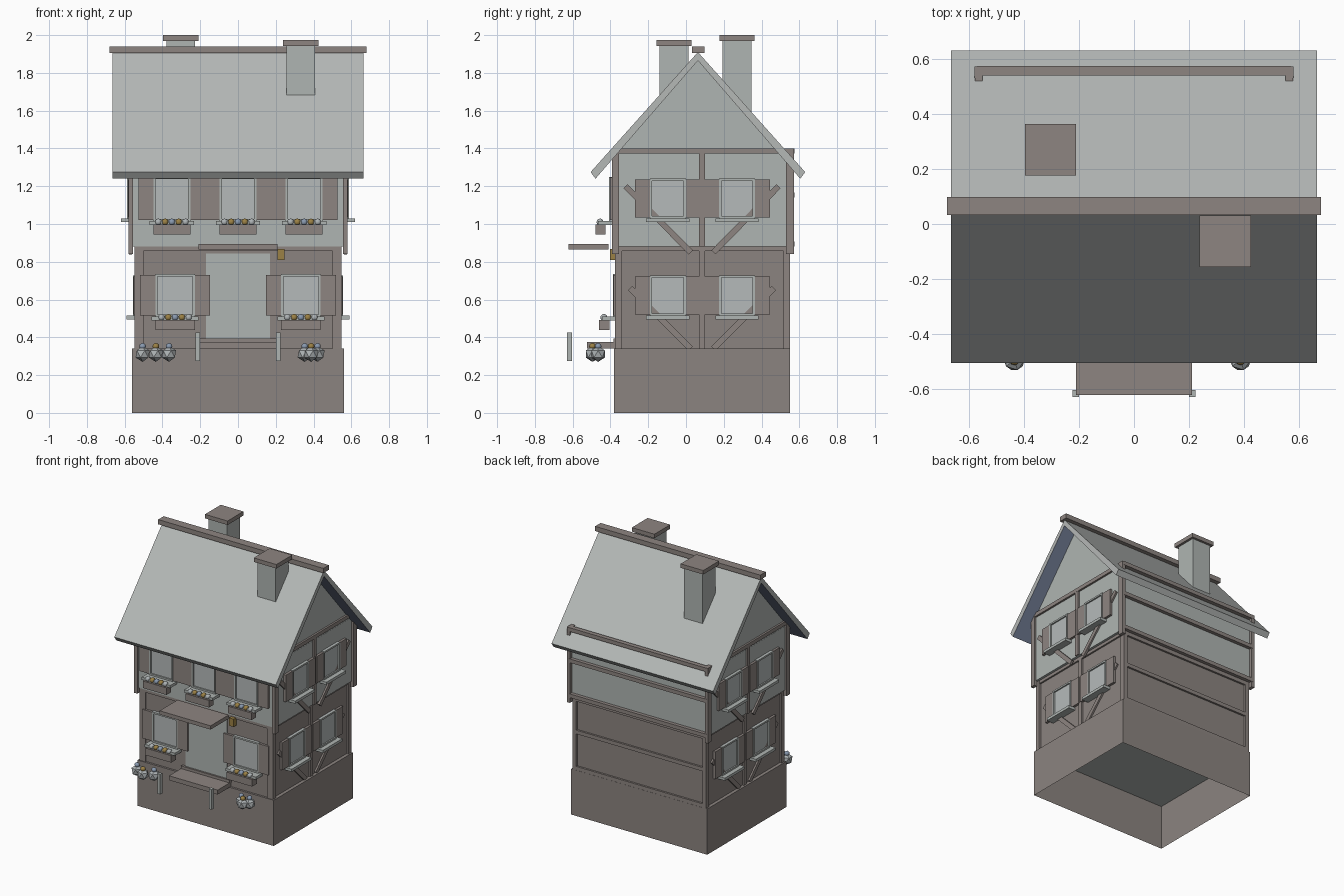
import bpy, bmesh
from mathutils import Vector, Matrix

old = bpy.data.objects.get("Cube")
if old:
    bpy.data.objects.remove(old, do_unlink=True)


def material(name, rgb):
    m = bpy.data.materials.new(name)
    m.use_nodes = True
    m.diffuse_color = (*rgb, 1)
    m.node_tree.nodes["Principled BSDF"].inputs["Base Color"].default_value = (*rgb, 1)
    return m


TIMBER = material("brown timber", (0.27, 0.235, 0.22))
STONE = material("brown stone", (0.26, 0.23, 0.215))
PLASTER = material("grey plaster", (0.43, 0.46, 0.445))
TILE = material("grey roof", (0.46, 0.48, 0.47))
GLASS = material("pale glass", (0.46, 0.49, 0.49))
SOFFIT = material("blue soffit", (0.20, 0.24, 0.35))
GOLD = material("gold", (0.33, 0.22, 0.06))
BLUE = material("blue petals", (0.25, 0.32, 0.43))
LEAF = material("grey leaves", (0.42, 0.45, 0.46))


def finish(name, bm, *mats):
    bmesh.ops.recalc_face_normals(bm, faces=bm.faces)
    mesh = bpy.data.meshes.new(name)
    bm.to_mesh(mesh)
    bm.free()
    for m in mats:
        mesh.materials.append(m)
    ob = bpy.data.objects.new(name, mesh)
    bpy.context.collection.objects.link(ob)
    return ob


def box(name, mat, x, y, z):
    bm = bmesh.new()
    size = Vector((x[1] - x[0], y[1] - y[0], z[1] - z[0]))
    mid = Vector((sum(x), sum(y), sum(z))) / 2
    bmesh.ops.create_cube(bm, size=1, matrix=Matrix.Translation(mid) @ Matrix.Diagonal((*map(abs, size), 1)))
    return finish(name, bm, mat)


def on_wall(wall, name, mat, u, d, z):
    """Box placed by position along a wall, distance out from the centre, and height."""
    name = f"{wall}_{name}"
    if wall in ("front", "back"):
        s = -1 if wall == "front" else 1
        return box(name, mat, u, (s * d[0], s * d[1]), z)
    s = 1 if wall == "left" else -1
    return box(name, mat, (s * d[0], s * d[1]), u, z)


def prism(name, pts, x0, x1, *mats):
    """Extrude a y-z outline along x."""
    bm = bmesh.new()
    face = bm.faces.new([bm.verts.new((x0, y, z)) for y, z in pts])
    new = bmesh.ops.extrude_face_region(bm, geom=[face])["geom"]
    bmesh.ops.translate(bm, vec=(x1 - x0, 0, 0), verts=[v for v in new if isinstance(v, bmesh.types.BMVert)])
    return finish(name, bm, *mats)


def ball(name, mat, pos, r, detail):
    bm = bmesh.new()
    bmesh.ops.create_icosphere(bm, subdivisions=detail, radius=r, matrix=Matrix.Translation(pos))
    ob = finish(name, bm, mat)
    if detail > 1:
        for p in ob.data.polygons:
            p.use_smooth = True
    return ob


def window(wall, u, d, z0, z1, w, flowers=False):
    h = w / 2
    on_wall(wall, "window_pane", GLASS, (u - h, u + h), (d - 0.01, d + 0.012), (z0, z1))
    for s in (-1, 1):
        on_wall(wall, "window_jamb", PLASTER, (u + s * h, u + s * (h - 0.012)), (d, d + 0.022), (z0, z1))
        on_wall(wall, "shutter", TIMBER, (u + s * h, u + s * (h + 0.08)), (d, d + 0.018), (z0 + 0.005, z1 - 0.005))
    for z in (z0, z1 - 0.012):
        on_wall(wall, "window_rail", PLASTER, (u - h, u + h), (d, d + 0.022), (z, z + 0.012))
    on_wall(wall, "sill", PLASTER, (u - h - 0.02, u + h + 0.02), (d, d + (0.08 if flowers else 0.055)), (z0 - 0.02, z0))
    if flowers:
        on_wall(wall, "flower_box", TIMBER, (u - h, u + h), (d + 0.04, d + 0.095), (z0 - 0.07, z0 - 0.018))
        for i in range(5):
            ball("flower", (LEAF, GOLD, BLUE, GOLD, LEAF)[i], (u + (i - 2) * 0.036, -d - 0.07, z0 - 0.005), 0.019, 2)


# Open-bottomed stone base with a floor inside it
base = box("stone_base", STONE, (-0.56, 0.56), (-0.38, 0.55), (0, 0.34))
bm = bmesh.new()
bm.from_mesh(base.data)
bmesh.ops.delete(bm, geom=[f for f in bm.faces if f.normal.z < -0.5], context="FACES")
bm.to_mesh(base.data)
bm.free()
box("floor", PLASTER, (-0.557, 0.557), (-0.377, 0.547), (0.325, 0.337))

# Two storeys and gable
box("ground_storey", STONE, (-0.535, 0.535), (-0.365, 0.535), (0.338, 0.88))
box("upper_storey", PLASTER, (-0.565, 0.565), (-0.38, 0.548), (0.88, 1.355))
RIDGE = 0.063
prism("gable", [(RIDGE - 0.46, 1.35), (RIDGE + 0.46, 1.35), (RIDGE, 1.875)], -0.564, 0.564, PLASTER)

# Roof with a coloured underside
roof = prism("roof", [(-0.505, 1.275), (RIDGE, 1.91), (0.631, 1.275), (0.605, 1.24), (RIDGE, 1.865), (-0.479, 1.24)],
             -0.665, 0.665, TILE, SOFFIT)
for p in roof.data.polygons:
    if p.normal.z < -0.1 and p.normal.y * (p.center.y - RIDGE) < 0:
        p.material_index = 1
box("ridge_cap", TIMBER, (-0.68, 0.68), (0.033, 0.098), (1.905, 1.94))

# Chimneys
for cx, cy, top in ((0.332, -0.063, 1.973), (-0.303, 0.27, 2.0)):
    box("chimney", PLASTER, (cx - 0.076, cx + 0.076), (cy - 0.076, cy + 0.076), (1.5, top - 0.03))
    box("chimney_cap", TIMBER, (cx - 0.093, cx + 0.093), (cy - 0.093, cy + 0.093), (top - 0.03, top))

# Corner posts
for s in (-1, 1):
    box("upper_front_post", TIMBER, (s * 0.555, s * 0.58), (-0.392, -0.355), (0.84, 1.39))
    box("upper_back_post", TIMBER, (s * 0.555, s * 0.58), (0.53, 0.572), (0.84, 1.4))
    box("ground_front_post", TIMBER, (s * 0.5, s * 0.549), (-0.375, -0.34), (0.338, 0.88))
    box("ground_back_post", TIMBER, (s * 0.52, s * 0.549), (0.515, 0.55), (0.338, 0.88))

# Side walls: beams, braces, windows
for wall, s in (("left", 1), ("right", -1)):
    on_wall(wall, "top_beam", TIMBER, (-0.385, 0.56), (0.55, 0.578), (1.372, 1.4))
    on_wall(wall, "middle_beam", TIMBER, (-0.37, 0.545), (0.52, 0.547), (0.858, 0.88))
    for d, z0, z1, low, high, rise in ((0.565, 0.88, 1.372, 0.85, 1.20, 0.345), (0.535, 0.34, 0.86, 0.34, 0.66, 0.32)):
        on_wall(wall, "middle_post", TIMBER, (0.07, 0.1), (d - 0.01, d + 0.012), (z0, z1))
        for side in (-1, 1):
            foot, head = 0.085 + side * 0.06, 0.085 + side * (0.06 + rise)
            k = 0.011
            prism(f"{wall}_brace", [(foot - side * k, low + k), (foot + side * k, low - k),
                                    (head + side * k, high - k), (head - side * k, high + k)],
                  s * (d - 0.005), s * (d + 0.012), TIMBER)
            window(wall, 0.087 + side * 0.183, d, z0 + (0.15 if d > 0.55 else 0.175),
                   z0 + (0.36 if d > 0.55 else 0.388), 0.19)

# Back beams
for z in (1.372, 1.14, 0.88):
    on_wall("back", "upper_beam", TIMBER, (-0.57, 0.57), (0.54, 0.574), (z, z + 0.028))
for z in (0.852, 0.61, 0.34):
    on_wall("back", "ground_beam", TIMBER, (-0.54, 0.54), (0.525, 0.549), (z, z + 0.028))

# Front windows and beams
for u in (-0.35, 0, 0.35):
    window("front", u, 0.385, 1.015, 1.25, 0.195, True)
for u in (-0.333, 0.333):
    window("front", u, 0.365, 0.51, 0.735, 0.21, True)
on_wall("front", "ground_beam", TIMBER, (-0.54, 0.54), (0.36, 0.376), (0.858, 0.88))

# Doorway: door, step, awning, lantern
on_wall("front", "door", PLASTER, (-0.17, 0.17), (0.36, 0.372), (0.39, 0.845))
on_wall("front", "door_step", TIMBER, (-0.2, 0.2), (0.37, 0.525), (0.342, 0.375))
on_wall("front", "door_threshold", TIMBER, (-0.2, 0.2), (0.36, 0.385), (0.37, 0.395))
on_wall("front", "awning", TIMBER, (-0.21, 0.21), (0.41, 0.622), (0.865, 0.893))
on_wall("front", "lantern", GOLD, (0.208, 0.245), (0.37, 0.402), (0.81, 0.868))
for s in (-1, 1):
    on_wall("front", "step_post", PLASTER, (s * 0.2, s * 0.224), (0.604, 0.629), (0.275, 0.425))

# Shrubs with blossoms
for cx, gap in ((-0.435, 0.07), (0.387, 0.034)):
    for i in (-1, 0, 1):
        x, y = cx + i * gap, -0.465 - (0.03 if i == 0 else 0)
        ball("shrub", LEAF, (x, y, 0.312), 0.042, 1)
        ball("blossom", GOLD if i == 0 else BLUE, (x, y, 0.352), 0.018, 2)
